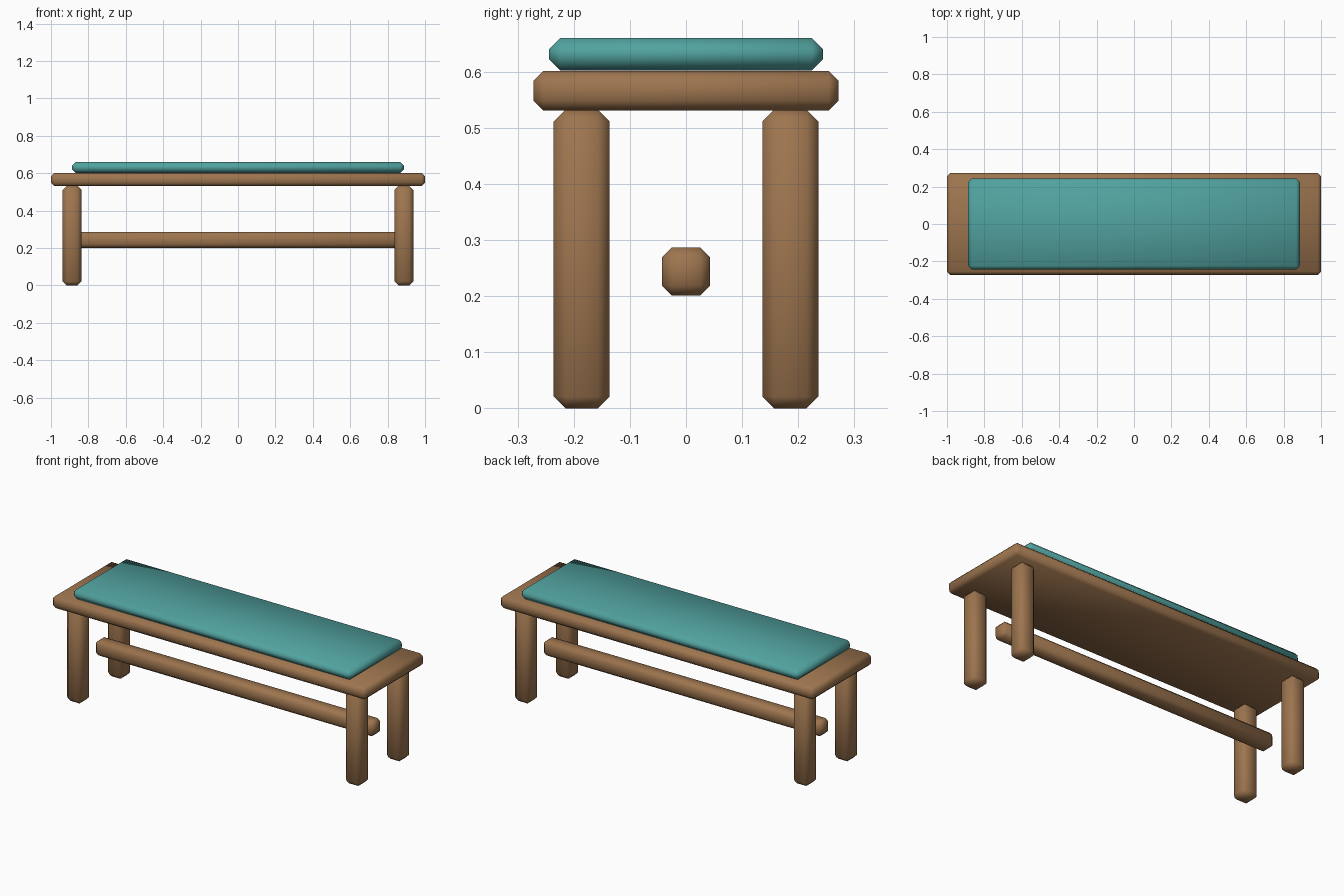
import bpy
import bmesh

default_cube = bpy.data.objects.get("Cube")
if default_cube:
    bpy.data.objects.remove(default_cube, do_unlink=True)


def make_material(name, rgb):
    mat = bpy.data.materials.new(name)
    mat.use_nodes = True
    color = (*rgb, 1.0)
    mat.diffuse_color = color
    mat.node_tree.nodes["Principled BSDF"].inputs["Base Color"].default_value = color
    return mat


def chamfered_box(name, center, size, chamfer, mat):
    """Box with a single flat chamfer on every edge, softly shaded."""
    mesh = bpy.data.meshes.new(name)
    bm = bmesh.new()
    bmesh.ops.create_cube(bm, size=1.0)
    bmesh.ops.scale(bm, vec=size, verts=bm.verts)
    bmesh.ops.bevel(bm, geom=bm.edges[:], offset=chamfer, offset_type='OFFSET',
                    segments=1, affect='EDGES', profile=0.5)
    for face in bm.faces:
        face.smooth = True
    bm.to_mesh(mesh)
    bm.free()
    mesh.materials.append(mat)
    obj = bpy.data.objects.new(name, mesh)
    obj.location = center
    bpy.context.collection.objects.link(obj)
    return obj


wood = make_material("warm_wood", (0.34, 0.178, 0.078))
fabric = make_material("teal_fabric", (0.083, 0.365, 0.35))

# Seat board and cushion
chamfered_box("seat", (0, 0, 0.566), (2.0, 0.544, 0.071), 0.018, wood)
chamfered_box("cushion", (0, 0, 0.631), (1.774, 0.488, 0.058), 0.02, fabric)

# Four legs
for side, sx in (("left", 1), ("right", -1)):
    for end, sy in (("front", -1), ("back", 1)):
        chamfered_box(f"{end}_{side}_leg", (sx * 0.887, sy * 0.186, 0.266),
                      (0.1, 0.1, 0.532), 0.021, wood)

# Long stretcher running between the leg pairs
chamfered_box("stretcher", (0, 0, 0.244), (1.774, 0.086, 0.086), 0.018, wood)
